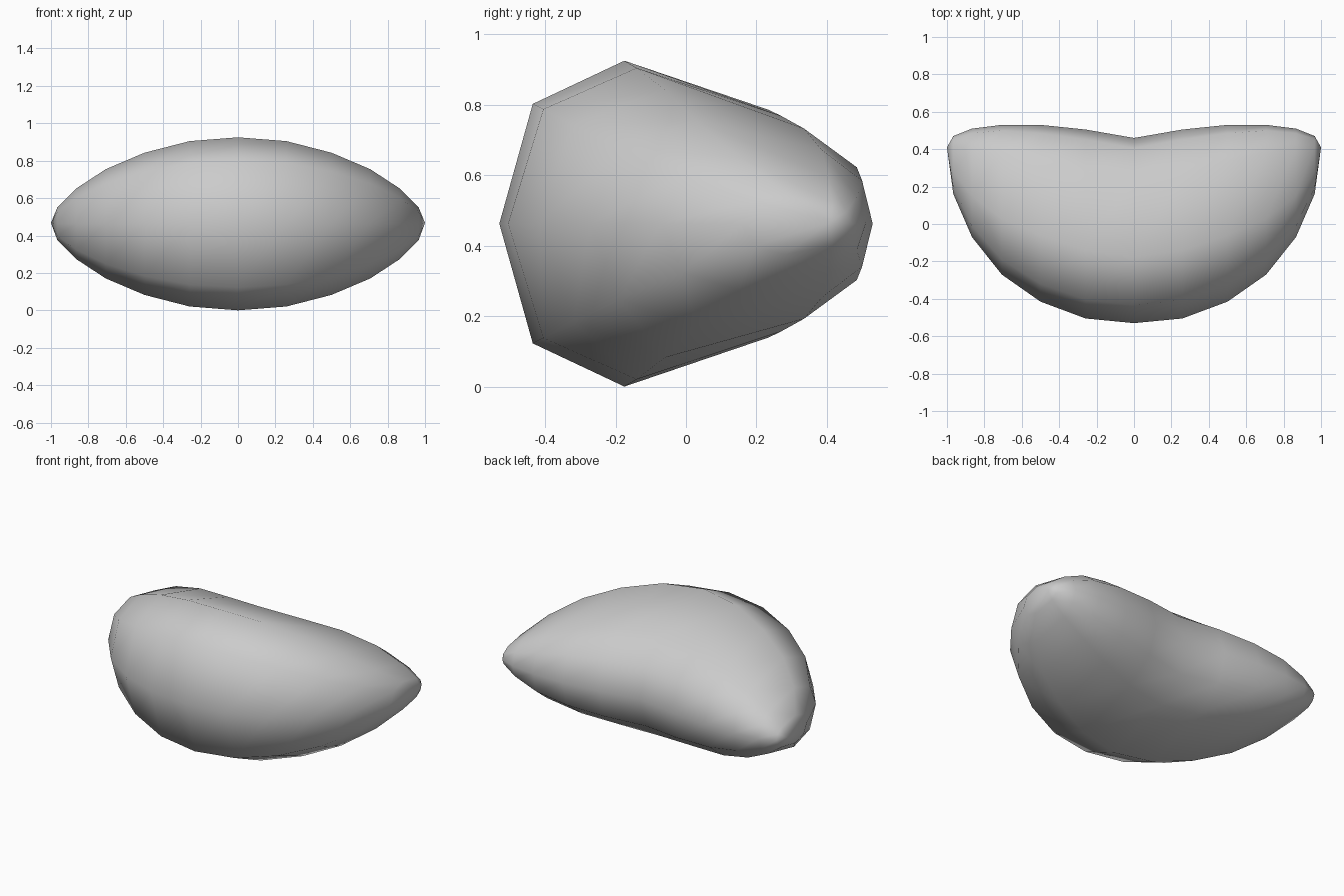
import bpy, bmesh, math

if "Cube" in bpy.data.objects:
    bpy.data.objects.remove(bpy.data.objects["Cube"])

MID = 0.4625
# Cross-sections from the middle outwards:
# front y, front shoulder y, crest y, rear shoulder y, rear flank y, back y,
# half height, rear shoulder height, rear flank height
SECTIONS = [
    (-0.53, -0.435, -0.175, 0.235, 0.405, 0.46, 0.4625, 0.323, 0.19),
    (-0.505, -0.405, -0.14, 0.27, 0.452, 0.505, 0.442, 0.306, 0.18),
    (-0.415, -0.32, -0.06, 0.335, 0.485, 0.53, 0.38, 0.27, 0.16),
    (-0.27, -0.19, 0.03, 0.385, 0.50, 0.53, 0.292, 0.21, 0.122),
    (-0.07, -0.01, 0.15, 0.405, 0.485, 0.51, 0.188, 0.134, 0.075),
    (0.16, 0.195, 0.28, 0.415, 0.455, 0.47, 0.0875, 0.062, 0.035),
]
TIP_Y = 0.41
SIDES = 10


def ring(bm, index):
    """Rounded section at a fixed x."""
    front, shoulder, crest, rear, flank, back, h, hr, hf = SECTIONS[abs(index)]
    x = math.sin(math.radians(15 * index))
    half = [(front, 0), (shoulder, 0.735 * h), (crest, h),
            (rear, hr), (flank, hf), (back, 0)]
    loop = half + [(y, -z) for y, z in half[4:0:-1]]
    return [bm.verts.new((x, y, MID + z)) for y, z in loop]


# Curved bean body: loft of sections closed by a point at each end
bm = bmesh.new()
rings = [ring(bm, i) for i in range(-5, 6)]
for a, b in zip(rings, rings[1:]):
    for j in range(SIDES):
        k = (j + 1) % SIDES
        bm.faces.new((a[j], a[k], b[k], b[j]))
for x, end in ((-1, rings[0]), (1, rings[-1])):
    tip = bm.verts.new((x, TIP_Y, MID + 0.005))
    for j in range(SIDES):
        bm.faces.new((tip, end[j], end[(j + 1) % SIDES]))
bmesh.ops.recalc_face_normals(bm, faces=bm.faces)

mesh = bpy.data.meshes.new("bean_body")
bm.to_mesh(mesh)
bm.free()
mesh.shade_smooth()
body = bpy.data.objects.new("bean_body", mesh)
bpy.context.collection.objects.link(body)
